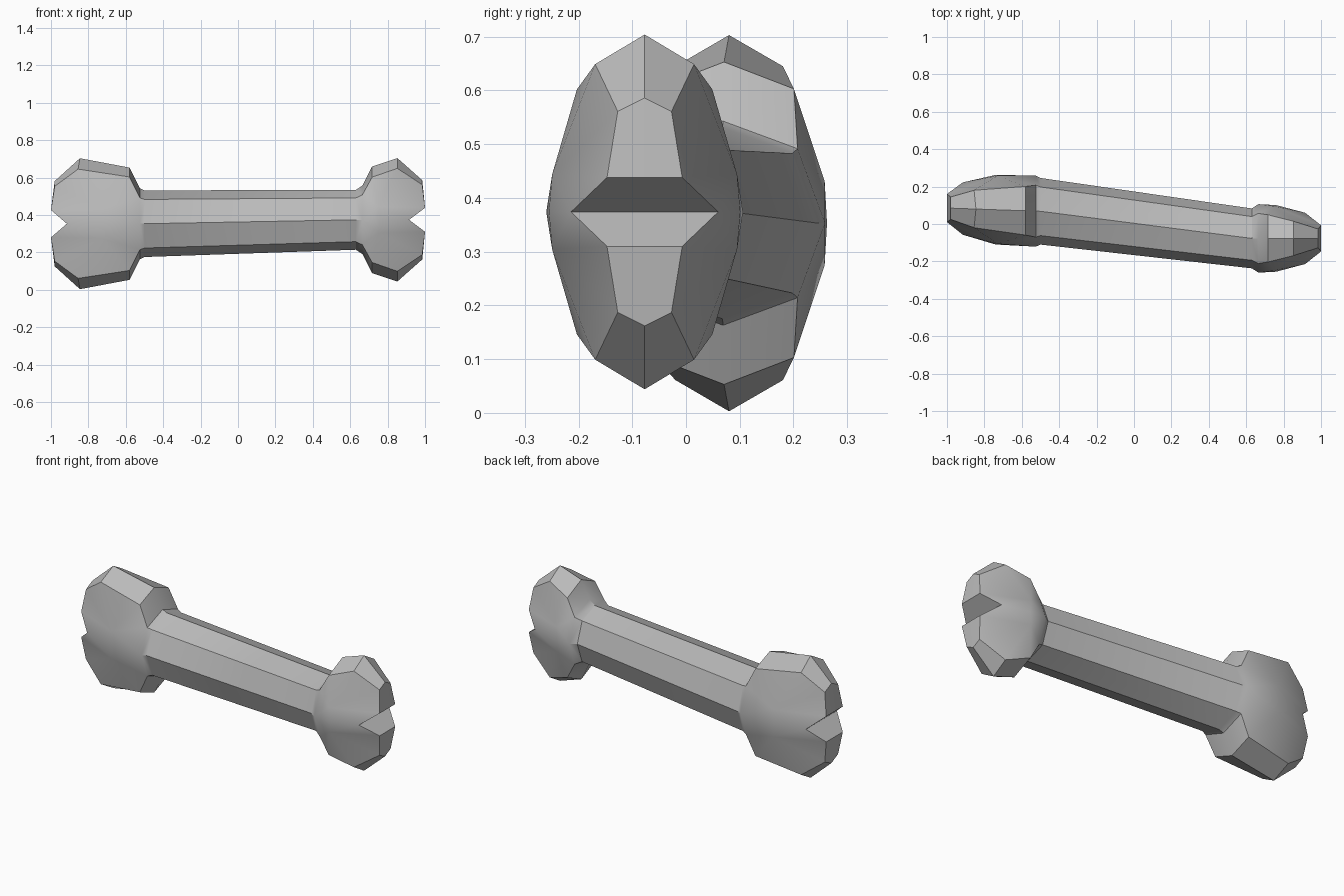
import bpy
import bmesh
import math

cube = bpy.data.objects.get("Cube")
if cube:
    bpy.data.objects.remove(cube, do_unlink=True)

grey = bpy.data.materials.new("plain grey")
grey.use_nodes = True
grey.diffuse_color = (0.5, 0.5, 0.5, 1)
grey.node_tree.nodes["Principled BSDF"].inputs["Base Color"].default_value = (0.5, 0.5, 0.5, 1)

# One quarter of each knob: distance along the bone, half width, half height
DIAG = 0.73


def ring(x, r):
    """Top, diagonal and side corner of an octagonal section."""
    return [(x, 0, r), (x, r * DIAG, r * DIAG), (x, r, 0)]


left_knob = {
    "neck": ring(0.50, 0.178), "flare": ring(0.525, 0.19),
    "rim": [((0.58, 0, 0.30), (0.58, 0.13, 0.25)),
            ((0.845, 0, 0.35), (0.855, 0.1, 0.292)),
            ((0.98, 0, 0.228), (0.98, 0.06, 0.2)),
            ((1.0, 0, 0.073), (1.0, 0.075, 0.073)),
            ((0.915, 0, 0), (0.915, 0.14, 0))],
    "bulge": (0.73, 0.182, 0.078), "belly": (0.74, 0.186, 0)}
right_knob = {
    "neck": ring(0.63, 0.16), "flare": ring(0.665, 0.183),
    "rim": [((0.717, 0, 0.285), (0.717, 0.126, 0.228)),
            ((0.852, 0, 0.33), (0.852, 0.092, 0.275)),
            ((0.985, 0, 0.212), (0.985, 0.05, 0.187)),
            ((1.0, 0, 0.064), (1.0, 0.07, 0.064)),
            ((0.915, 0, 0), (0.915, 0.137, 0))],
    "bulge": (0.75, 0.172, 0.07), "belly": (0.76, 0.178, 0)}


def to_left(p, sy, sz):
    return (-p[0], 0.068 + 0.035 * (p[0] - 0.5) + sy * p[1], 0.353 + sz * p[2])


def to_right(p, sy, sz):
    return (p[0], -0.077 + sy * p[1], 0.374 + sz * p[2])


bm = bmesh.new()


def face(points):
    bm.faces.new([bm.verts.new(p) for p in points])


def knob_quarter(k, place, sy, sz):
    def add(*pts):
        face([place(p, sy, sz) for p in pts])

    n, f, rim = k["neck"], k["flare"], k["rim"]
    # Flared collar
    for i in range(2):
        add(n[i], n[i + 1], f[i + 1], f[i])
    # Ridged rim running from the collar round to the notch
    strip = [(f[0], f[1])] + rim
    for (a, b), (c, d) in zip(strip, strip[1:]):
        add(a, b, d, c)
    # Bulging cheek
    loop = [f[2]] + [pair[1] for pair in strip] + [k["belly"], f[2]]
    for a, b in zip(loop, loop[1:]):
        add(k["bulge"], a, b)


for sy in (1, -1):
    for sz in (1, -1):
        knob_quarter(left_knob, to_left, sy, sz)
        knob_quarter(right_knob, to_right, sy, sz)
        # Tapered shaft between the two collars
        a, b = left_knob["neck"], right_knob["neck"]
        for i in range(2):
            face([to_left(a[i], sy, sz), to_left(a[i + 1], sy, sz),
                  to_right(b[i + 1], sy, sz), to_right(b[i], sy, sz)])

bmesh.ops.remove_doubles(bm, verts=bm.verts[:], dist=0.0005)
bmesh.ops.recalc_face_normals(bm, faces=bm.faces[:])
mesh = bpy.data.meshes.new("bone")
bm.to_mesh(mesh)
bm.free()
mesh.materials.append(grey)
bone = bpy.data.objects.new("bone", mesh)
bpy.context.collection.objects.link(bone)

# Smooth cheeks, crisp rims and shaft edges
bpy.ops.object.select_all(action="DESELECT")
bone.select_set(True)
bpy.context.view_layer.objects.active = bone
bpy.ops.object.shade_smooth_by_angle(angle=math.radians(30))
